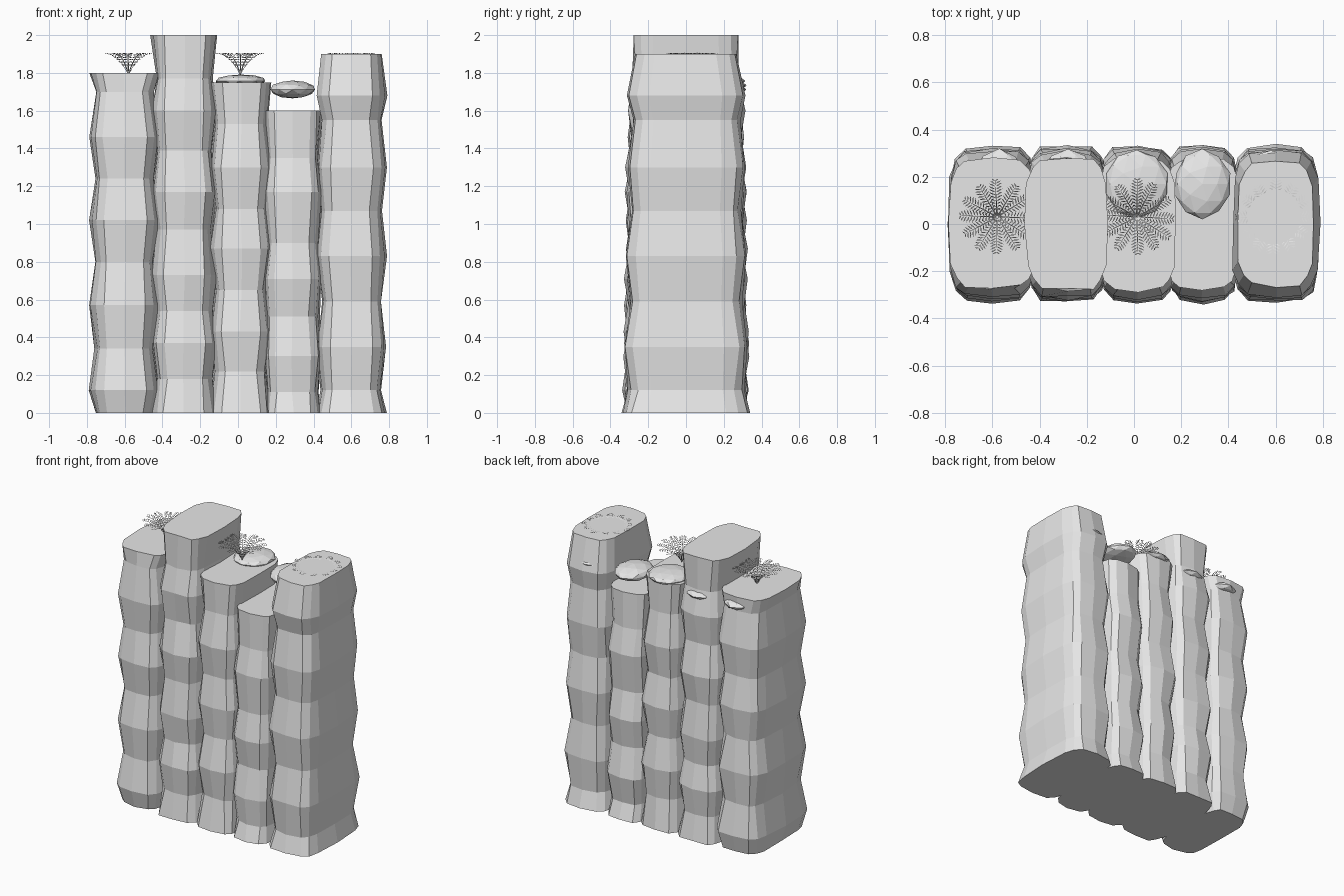
import bpy, bmesh, math, random
from mathutils import Vector

random.seed(4)
cube = bpy.data.objects.get("Cube")
if cube:
    bpy.data.objects.remove(cube, do_unlink=True)

stone = bpy.data.materials.new("pale_grey")
stone.use_nodes = True
GREY = (0.8, 0.8, 0.8, 1)
stone.diffuse_color = GREY
stone.node_tree.nodes["Principled BSDF"].inputs["Base Color"].default_value = GREY


def finish(name, bm, solid=True):
    if solid:
        bmesh.ops.recalc_face_normals(bm, faces=bm.faces)
    mesh = bpy.data.meshes.new(name)
    bm.to_mesh(mesh)
    bm.free()
    mesh.materials.append(stone)
    obj = bpy.data.objects.new(name, mesh)
    bpy.context.collection.objects.link(obj)
    return obj


def squarish(angle):
    """Point on a unit rounded square."""
    c, s = math.cos(angle), math.sin(angle)
    return math.copysign(abs(c) ** 0.5, c), math.copysign(abs(s) ** 0.5, s)


def column(name, cx, wide, narrow, levels, out, top_depth, sides=16):
    """Rock column: stacked rounded rings that bulge and pinch in turn."""
    bm = bmesh.new()
    rings = []
    for i, z in enumerate(levels):
        bulge = (i % 2 == 0) == out
        last = i == len(levels) - 1
        hx = wide if bulge else narrow
        hy = (0.335 if bulge else 0.305) - 0.015 * z
        if last:
            hy = top_depth
        ring = []
        for k in range(sides):
            x, y = squarish(math.tau * k / sides)
            jx, jy = random.uniform(-.006, .006), random.uniform(-.008, .008)
            ring.append(bm.verts.new((cx + x * hx + jx, y * hy + jy, z)))
        rings.append(ring)
    for low, high in zip(rings, rings[1:]):
        for k in range(sides):
            n = (k + 1) % sides
            bm.faces.new((low[k], low[n], high[n], high[k]))
    bm.faces.new(rings[0])
    bm.faces.new(rings[-1])
    finish(name, bm)


# Five columns from the model's right to its left
column("column_far_right", -.6, .185, .155,
       [0, .12, .34, .57, .8, 1.02, 1.24, 1.46, 1.7, 1.8], False, .275)
column("column_right", -.285, .175, .15,
       [0, .18, .37, .54, .73, .97, 1.17, 1.39, 1.6, 1.77, 2], True, .28)
column("column_middle", .015, .165, .14,
       [0, .22, .43, .65, .87, 1.08, 1.3, 1.53, 1.75], True, .285)
column("column_left", .29, .155, .14,
       [0, .11, .3, .51, .71, .9, 1.17, 1.35, 1.6], True, .285)
column("column_far_left", .6, .185, .16,
       [0, .12, .35, .59, .83, 1.07, 1.3, 1.55, 1.68, 1.9], True, .265)


# Flat boulders lodged along the back near the top
def boulder(name, x, z, rx, rz):
    bm = bmesh.new()
    bmesh.ops.create_icosphere(bm, subdivisions=2, radius=1)
    for v in bm.verts:
        v.co *= random.uniform(.96, 1.02)
        v.co = Vector((x + v.co.x * rx, .17 + v.co.y * .148, z + v.co.z * rz))
    finish(name, bm)


for i, (x, z, rx, rz) in enumerate([(-.57, 1.735, .12, .04), (-.28, 1.73, .12, .04),
                                    (.012, 1.757, .138, .035), (.29, 1.712, .122, .048),
                                    (.58, 1.73, .115, .035)]):
    boulder(f"boulder_{i + 1}", x, z, rx, rz)


# Ferns: arching fronds with paired leaflets
def fern(name, cx, fronds=12, pairs=11):
    bm = bmesh.new()
    up = Vector((0, 0, 1))
    for f in range(fronds):
        a = math.tau * (f + random.uniform(-.12, .12)) / fronds
        outward = Vector((math.cos(a), math.sin(a), 0))
        side = outward.cross(up)
        reach = random.uniform(.15, .165)

        def spine(t):
            return (Vector((cx, .03, 1.79)) + outward * reach * t
                    + up * .115 * (1 - (1 - t) ** 2.5))

        # Stem ribbon
        steps = [k / 8 for k in range(9)]
        edge = [[bm.verts.new(spine(t) + side * s * .003 * (1.1 - t)) for t in steps]
                for s in (-1, 1)]
        for k in range(8):
            bm.faces.new((edge[0][k], edge[0][k + 1], edge[1][k + 1], edge[1][k]))
        # Leaflets
        for p in range(pairs):
            t = .2 + .78 * p / (pairs - 1)
            root = spine(t)
            along = (spine(t + .02) - spine(t - .02)).normalized()
            length = .006 + .07 * t * math.sqrt(1 - t)
            for s in (-1, 1):
                d = (side * s + along * .5).normalized()
                w = along * .0035
                mid = root + d * length * .5
                pts = (root, mid - w, root + d * length, mid + w)
                bm.faces.new([bm.verts.new(q) for q in (pts if s < 0 else pts[::-1])])
    bmesh.ops.recalc_face_normals(bm, faces=bm.faces)
    for face in bm.faces:
        face.normal_update()
        if face.normal.z < 0:
            face.normal_flip()
    finish(name, bm, solid=False)


for name, x in (("fern_right", -.58), ("fern_middle", .012), ("fern_left", .595)):
    fern(name, x)
